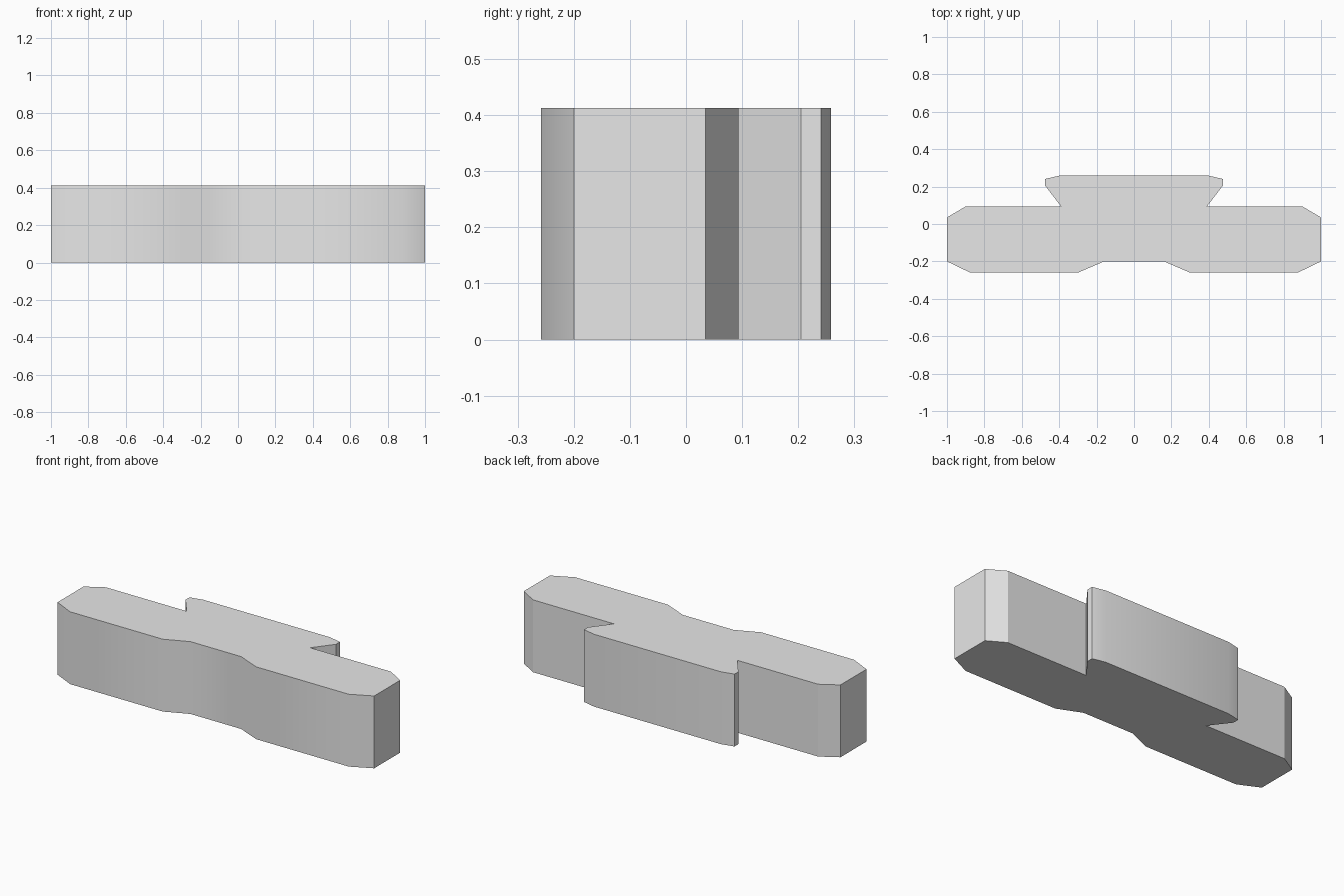
import bpy
import bmesh

cube = bpy.data.objects.get("Cube")
if cube:
    bpy.data.objects.remove(cube, do_unlink=True)

HEIGHT = 0.413

# Half outline of the block, front notch round to the dovetail at the back
half = [(0.16, -0.2), (0.295, -0.258), (0.88, -0.258), (1.0, -0.2),
        (1.0, 0.035), (0.9, 0.094), (0.39, 0.094), (0.475, 0.205),
        (0.475, 0.241), (0.4, 0.258)]
outline = half + [(-x, y) for x, y in reversed(half)]

# Extrude the mirrored outline upward
bm = bmesh.new()
base = bm.faces.new([bm.verts.new((x, y, 0)) for x, y in outline])
top = bmesh.ops.extrude_face_region(bm, geom=[base], use_keep_orig=True)
bmesh.ops.translate(bm, vec=(0, 0, HEIGHT),
                    verts=[v for v in top["geom"] if isinstance(v, bmesh.types.BMVert)])
bmesh.ops.recalc_face_normals(bm, faces=bm.faces)
mesh = bpy.data.meshes.new("dovetail_block")
bm.to_mesh(mesh)
bm.free()
block = bpy.data.objects.new("dovetail_block", mesh)
bpy.context.collection.objects.link(block)

# Plain grey
grey = bpy.data.materials.new("light_grey")
grey.use_nodes = True
colour = (0.8, 0.8, 0.8, 1)
grey.diffuse_color = colour
grey.node_tree.nodes["Principled BSDF"].inputs["Base Color"].default_value = colour
mesh.materials.append(grey)

# Shallow bevels blend smoothly, the other corners stay sharp
bpy.ops.object.select_all(action="DESELECT")
block.select_set(True)
bpy.context.view_layer.objects.active = block
bpy.ops.object.shade_smooth_by_angle(angle=0.51)
